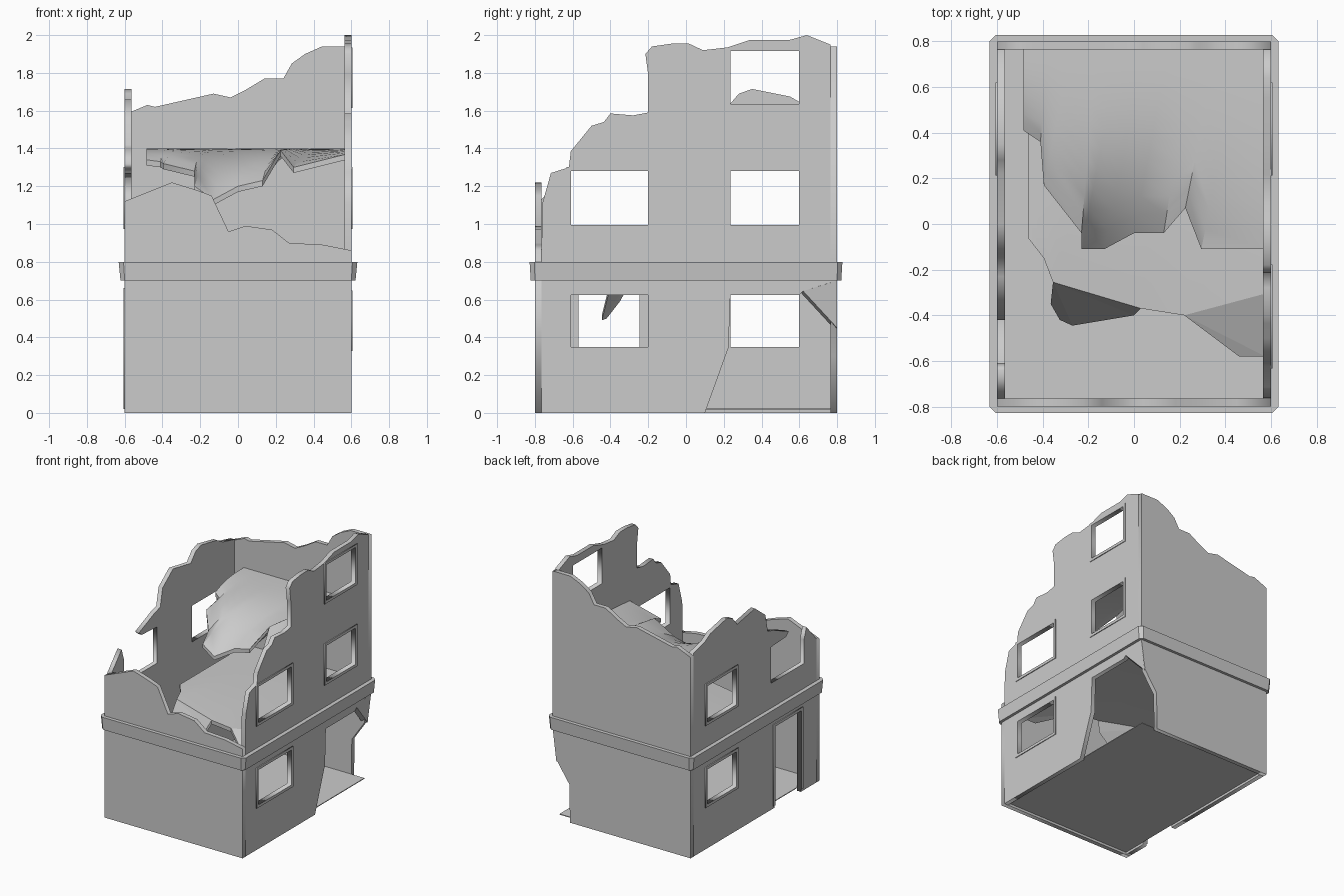
import bpy, bmesh, math
from mathutils import Matrix, Vector

if "Cube" in bpy.data.objects:
    bpy.data.objects.remove(bpy.data.objects["Cube"], do_unlink=True)

concrete = bpy.data.materials.new("grey concrete")
concrete.use_nodes = True
GREY = (0.6, 0.6, 0.6, 1)
concrete.diffuse_color = GREY
concrete.node_tree.nodes["Principled BSDF"].inputs["Base Color"].default_value = GREY

T = 0.035            # wall thickness
HX, HY = 0.6, 0.8    # half width and depth
IN = HY - T


def rect(a0, a1, z0, z1):
    return [(a0, z0), (a1, z0), (a1, z1), (a0, z1)]


def panel(name, loops, thick, axis, centre):
    """Upright plate: first loop is the outline, further loops are openings."""
    cu = bpy.data.curves.new(name, "CURVE")
    cu.dimensions, cu.fill_mode, cu.extrude = "2D", "BOTH", thick / 2
    for loop in loops:
        sp = cu.splines.new("POLY")
        sp.points.add(len(loop) - 1)
        for p, (a, b) in zip(sp.points, loop):
            p.co = (a, b, 0, 1)
        sp.use_cyclic_u = True
    tmp = bpy.data.objects.new(name + "_curve", cu)
    bpy.context.collection.objects.link(tmp)
    bpy.context.view_layer.update()
    me = bpy.data.meshes.new_from_object(
        tmp.evaluated_get(bpy.context.evaluated_depsgraph_get()))
    bpy.data.objects.remove(tmp, do_unlink=True)
    if axis == "X":   # local x -> y, local y -> z, local z -> x
        m = Matrix(((0, 0, 1, centre), (1, 0, 0, 0), (0, 1, 0, 0), (0, 0, 0, 1)))
    else:             # local x -> x, local y -> z, local z -> -y
        m = Matrix(((1, 0, 0, 0), (0, 0, -1, centre), (0, 1, 0, 0), (0, 0, 0, 1)))
    me.transform(m)
    return finish(name, me)


def finish(name, me):
    me.name = name
    me.materials.clear()
    me.materials.append(concrete)
    ob = bpy.data.objects.new(name, me)
    bpy.context.collection.objects.link(ob)
    return ob


def mesh(name, verts, faces, thick=0):
    bm = bmesh.new()
    vs = [bm.verts.new(v) for v in verts]
    for f in faces:
        bm.faces.new([vs[i] for i in f])
    if thick:   # give the sheet a thickness straight down
        g = bmesh.ops.extrude_face_region(bm, geom=bm.faces[:], use_keep_orig=True)
        low = [e for e in g["geom"] if isinstance(e, bmesh.types.BMVert)]
        bmesh.ops.translate(bm, verts=low, vec=(0, 0, -thick))
    bmesh.ops.recalc_face_normals(bm, faces=bm.faces)
    me = bpy.data.meshes.new(name)
    bm.to_mesh(me)
    bm.free()
    return finish(name, me)


def slab(name, back_z, edge, rows=10, power=3):
    """Broken floor hung from the back wall, sagging to a ragged front edge."""
    n = len(edge)
    verts, faces = [], []
    for i, (x, y, z) in enumerate(edge):
        xb = edge[0][0] + (edge[-1][0] - edge[0][0]) * i / (n - 1)
        for r in range(rows + 1):
            t = r / rows
            verts.append((xb + (x - xb) * t, IN + (y - IN) * t,
                          back_z + (z - back_z) * t ** power))
    for i in range(n - 1):
        for r in range(rows):
            a = i * (rows + 1) + r
            faces.append((a, a + 1, a + rows + 2, a + rows + 1))
    ob = mesh(name, verts, faces, 0.03)
    bpy.ops.object.select_all(action="DESELECT")
    ob.select_set(True)
    bpy.context.view_layer.objects.active = ob
    bpy.ops.object.shade_smooth_by_angle(angle=math.radians(35))


# Front and back walls with ragged tops
panel("front_wall", [[
    (-HX, 0), (HX, 0), (HX, .86), (.45, .89), (.27, .9), (.18, .97), (.04, .99),
    (-.05, .96), (-.14, 1.15), (-.22, 1.18), (-.35, 1.22), (-HX, 1.12)]],
    T, "Y", -HY + T / 2)
panel("back_wall", [[
    (-HX, 0), (.45, 0), (.455, .3), (.565, .46), (HX, .7), (HX, 1.94), (.445, 1.94),
    (.355, 1.9), (.285, 1.85), (.24, 1.77), (.14, 1.77), (.04, 1.71), (-.04, 1.67),
    (-.13, 1.69), (-.44, 1.62), (-.48, 1.63), (-HX, 1.58)]],
    T, "Y", HY - T / 2)

# Side walls with windows, a doorway and a blown-out corner
LOW, MID, TOP = (.35, .625), (.995, 1.28), (1.635, 1.915)
FRONT, BACK, DOOR = (-.61, -.2), (.235, .597), (-.57, -.245)
holes_plus = [FRONT + LOW, FRONT + MID, BACK + MID, BACK + TOP]
holes_minus = [BACK + LOW, BACK + MID]
panel("left_wall", [[
    (-IN, 0), (.1, 0), (.225, .345), (.235, .625), (.6, .625), (.62, .645), (IN, .69),
    (IN, 1.95), (.64, 2), (.55, 1.975), (.34, 1.975), (.22, 1.935), (.09, 1.92),
    (.015, 1.955), (-.075, 1.955), (-.18, 1.94), (-.215, 1.9), (-.2, 1.79),
    (-.2, 1.59), (-.28, 1.575), (-.4, 1.585), (-.435, 1.54), (-.5, 1.52),
    (-.61, 1.385), (-.62, 1.3), (-.715, 1.27), (-.76, 1.11), (-IN, .86)]]
    + [rect(*h) for h in holes_plus], T, "X", HX - T / 2)
panel("right_wall", [[
    (-IN, 0), (DOOR[0], 0), (DOOR[0], .64), (DOOR[1], .64), (DOOR[1], 0), (IN, 0),
    (IN, 1.6), (.62, 1.635), (.55, 1.675), (.35, 1.715), (.28, 1.69), (.22, 1.62),
    (0, 1.66), (-.13, 1.56), (-.16, 1.42), (-.23, 1.4), (-.42, 1.32), (-.39, 1.29),
    (-.2, 1.28), (-.2, .995), (-.61, .995), (-.61, 1.18), (-.64, 1.27), (-IN, 1.13)]]
    + [rect(*h) for h in holes_minus], T, "X", -HX + T / 2)

# Thin raised window and door surrounds
W, P = 0.022, 0.006
for side, holes in ((1, holes_plus), (-1, holes_minus)):
    for i, (a0, a1, z0, z1) in enumerate(holes):
        panel(f"window_surround_{'left' if side > 0 else 'right'}_{i + 1}",
              [rect(a0 - W, a1 + W, z0 - W, min(z1 + W, 1.935)), rect(a0, a1, z0, z1)],
              P, "X", side * (HX + P / 2))
d0, d1 = DOOR
panel("door_surround", [[(d0 - W, .02), (d0, .02), (d0, .64), (d1, .64), (d1, .02),
                         (d1 + W, .02), (d1 + W, .64 + W), (d0 - W, .64 + W)]],
      P, "X", -HX - P / 2)

# Bent-in chip at the broken corner
chip = [(HX, .62, .645), (HX, HY, .7), (.568, HY, .45)]
mesh("corner_chip", chip + [tuple(Vector(c) - Vector((T, .02, 0))) for c in chip],
     [(0, 1, 2), (5, 4, 3), (0, 3, 4, 1), (1, 4, 5, 2), (2, 5, 3, 0)])


# Ledge running round the building, with clipped corners
def octagon(x, y, c):
    return [(-x, -y + c), (-x + c, -y), (x - c, -y), (x, -y + c),
            (x, y - c), (x - c, y), (-x + c, y), (-x, y - c)]


rings = [(.595, .795, .001, .7), (.622, .822, .022, .7),
         (.632, .828, .026, .8), (.595, .795, .001, .8)]
verts = [(x, y, z) for rx, ry, c, z in rings for x, y in octagon(rx, ry, c)]
mesh("ledge", verts, [(r * 8 + k, r * 8 + (k + 1) % 8,
                       (r + 1) % 4 * 8 + (k + 1) % 8, (r + 1) % 4 * 8 + k)
                      for r in range(4) for k in range(8)])

# Ground floor, recessed slightly from the underside
gx = HX - T
mesh("ground_floor", [(-gx, -IN, .025), (gx, -IN, .025), (gx, IN, .025), (-gx, IN, .025)],
     [(0, 1, 2, 3)], 0.006)

# Broken upper floors
slab("upper_floor", 1.4, [
    (-.485, .41, 1.34), (-.41, .36, 1.33), (-.395, .17, 1.32), (-.23, -.04, 1.28),
    (-.23, -.11, 1.2), (-.13, -.11, 1.13), (0, -.04, 1.2), (.13, -.04, 1.23),
    (.225, .07, 1.39), (.295, -.11, 1.3), (.575, -.11, 1.37)])
slab("middle_floor", .8, [
    (-.465, -.06, .8), (-.395, -.15, .8), (-.355, -.255, .79), (.03, -.37, .77),
    (.22, -.4, .77), (.575, -.305, .79)])

# Flaps of floor hanging from the broken edge
mesh("hanging_flap", [(-.355, -.255, .79), (-.365, -.35, .62), (-.325, -.42, .53),
                      (-.27, -.445, .52), (0, -.4, .7), (.03, -.37, .77)],
     [(0, 1, 2), (0, 2, 3), (0, 3, 4), (0, 4, 5)], 0.03)
mesh("tilted_flap", [(.22, -.4, .77), (.46, -.58, .68), (.575, -.58, .68),
                     (.575, -.305, .79)], [(0, 1, 2), (0, 2, 3)], 0.03)
